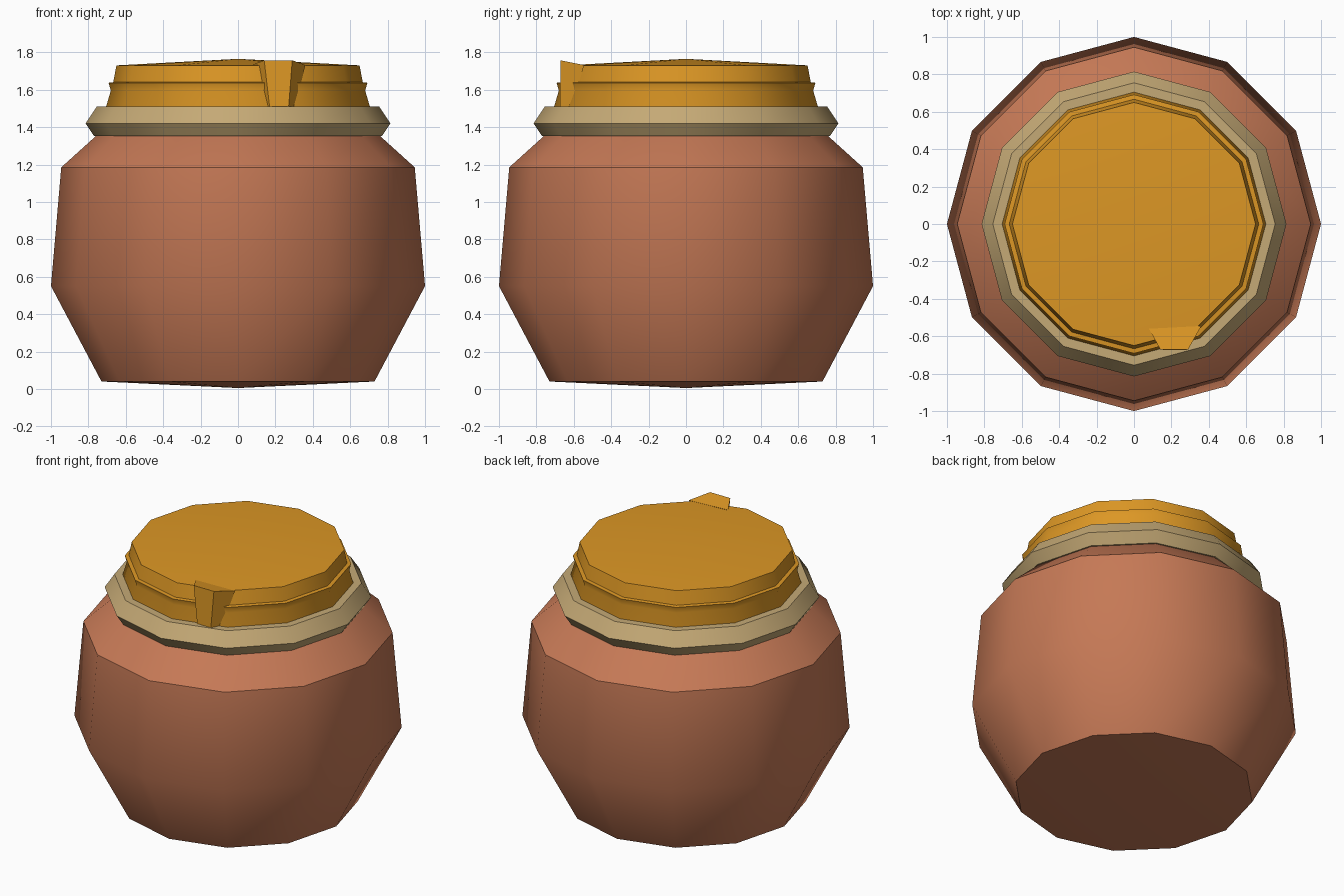
import bpy, bmesh, math

default = bpy.data.objects.get("Cube")
if default:
    bpy.data.objects.remove(default, do_unlink=True)

SIDES = 12


def material(name, rgb):
    m = bpy.data.materials.new(name)
    m.use_nodes = True
    m.diffuse_color = (*rgb, 1)
    bsdf = next(n for n in m.node_tree.nodes if n.type == 'BSDF_PRINCIPLED')
    bsdf.inputs["Base Color"].default_value = (*rgb, 1)
    return m


def finish(name, bm, mat, angle):
    """Turn a bmesh into a named, shaded object."""
    bmesh.ops.recalc_face_normals(bm, faces=bm.faces[:])
    mesh = bpy.data.meshes.new(name)
    bm.to_mesh(mesh)
    bm.free()
    mesh.materials.append(mat)
    ob = bpy.data.objects.new(name, mesh)
    bpy.context.collection.objects.link(ob)
    bpy.ops.object.select_all(action='DESELECT')
    ob.select_set(True)
    bpy.context.view_layer.objects.active = ob
    bpy.ops.object.shade_smooth_by_angle(angle=math.radians(angle))
    return ob


def lathe(name, profile, mat, closed=False):
    """Revolve (radius, height) points around z; radius 0 becomes a pole."""
    bm = bmesh.new()
    rings = []
    for r, z in profile:
        if r == 0:
            rings.append([bm.verts.new((0, 0, z))] * SIDES)
        else:
            rings.append([bm.verts.new((r * math.cos(a), r * math.sin(a), z))
                          for a in (math.tau * i / SIDES for i in range(SIDES))])
    pairs = list(zip(rings, rings[1:]))
    if closed:
        pairs.append((rings[-1], rings[0]))
    for lo, hi in pairs:
        for i in range(SIDES):
            j = (i + 1) % SIDES
            corners = dict.fromkeys((lo[i], lo[j], hi[j], hi[i]))
            bm.faces.new(list(corners))
    return finish(name, bm, mat, 38)


clay = material("terracotta", (0.56, 0.19, 0.092))
cord = material("pale tan", (0.56, 0.40, 0.18))
honey = material("golden honey", (0.72, 0.31, 0.018))

# Pot body with a shallow conical base
lathe("pot_body", [(0, 0.005), (0.73, 0.04), (1.0, 0.55), (0.945, 1.185),
                   (0.76, 1.352), (0.68, 1.40)], clay)

# Collar around the neck
lathe("neck_collar", [(0.66, 1.352), (0.77, 1.352), (0.815, 1.42),
                      (0.755, 1.51), (0.66, 1.51)], cord, closed=True)

# Honey filling, stepped near its top
lathe("honey_top", [(0.69, 1.45), (0.705, 1.51), (0.68, 1.595), (0.692, 1.637),
                    (0.667, 1.64), (0.65, 1.73), (0, 1.765)], honey)

# Tapered drip at the front edge
bm = bmesh.new()
top = [bm.verts.new(p) for p in ((0.14, -0.67, 1.757), (0.29, -0.67, 1.757),
                                 (0.36, -0.545, 1.732), (0.08, -0.56, 1.735))]
bottom = [bm.verts.new(p) for p in ((0.17, -0.675, 1.5), (0.27, -0.675, 1.5),
                                    (0.305, -0.61, 1.5), (0.13, -0.61, 1.5))]
bm.faces.new(top)
bm.faces.new(bottom[::-1])
for i in range(4):
    j = (i + 1) % 4
    bm.faces.new((bottom[i], bottom[j], top[j], top[i]))
finish("honey_drip", bm, honey, 20)
